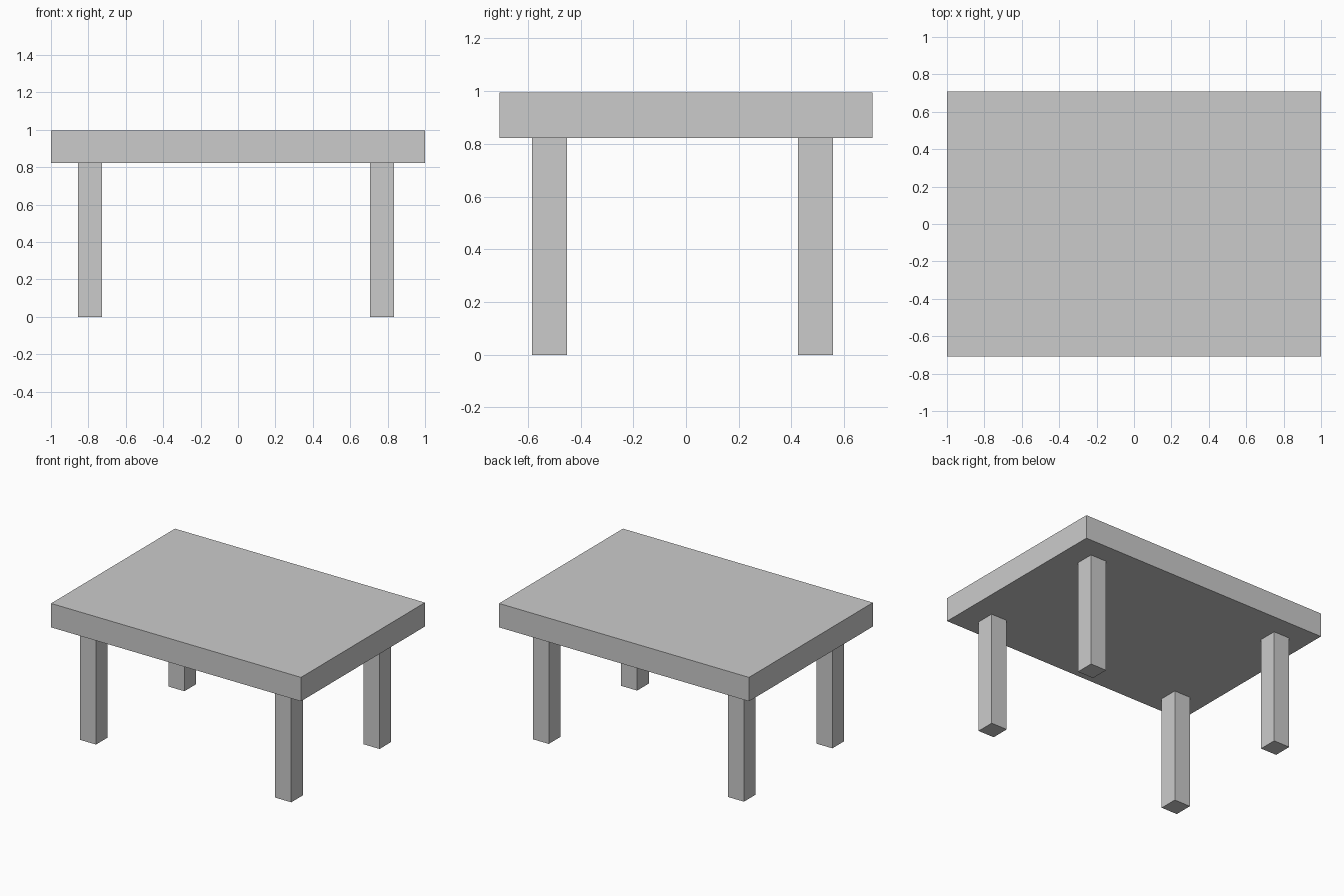
import bpy

if "Cube" in bpy.data.objects:
    bpy.data.objects.remove(bpy.data.objects["Cube"])


def box(name, centre, size):
    bpy.ops.mesh.primitive_cube_add(size=1, location=centre)
    ob = bpy.context.object
    ob.name = name
    ob.scale = size
    bpy.ops.object.transform_apply(location=False, rotation=False, scale=True)
    return ob


TOP_Z, UNDER_Z = 0.995, 0.822

# Thick rectangular slab
box("table_top", (0, 0, (TOP_Z + UNDER_Z) / 2), (2.0, 1.416, TOP_Z - UNDER_Z))

# Four square legs, set slightly off centre towards the front left
for side, x in (("left", -0.791), ("right", 0.771)):
    for end, y in (("front", -0.518), ("back", 0.492)):
        box(f"{end}_{side}_leg", (x, y, UNDER_Z / 2), (0.128, 0.133, UNDER_Z))
